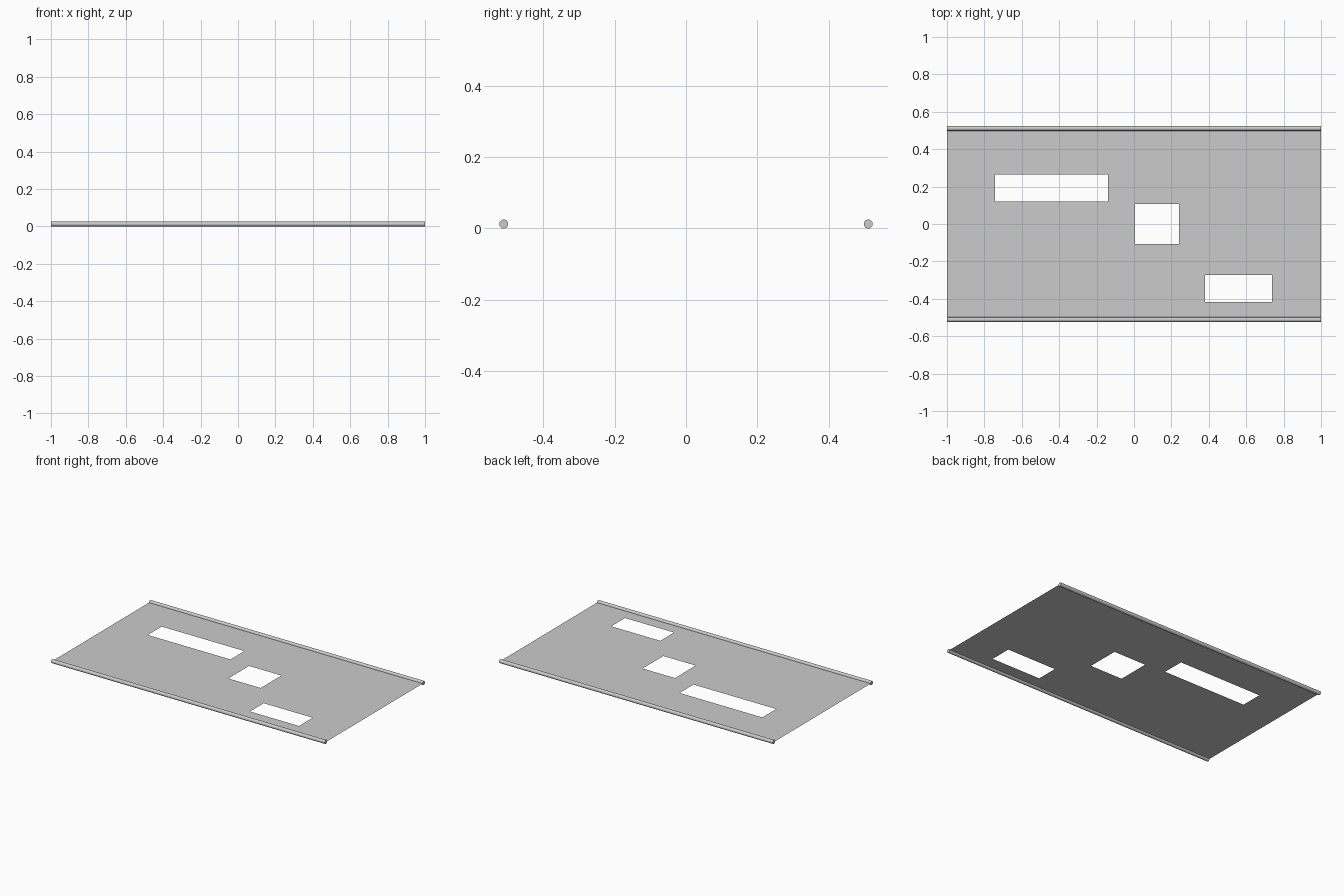
import bpy, bmesh, math

if "Cube" in bpy.data.objects:
    bpy.data.objects.remove(bpy.data.objects["Cube"])

R = 0.0125          # rod radius
ROD_Y = 0.511       # rod centre offset
SHEET_Z = R

# openings in the sheet: x0, x1, y0, y1
HOLES = [(-0.743, -0.139, 0.12, 0.265),
         (0.005, 0.241, -0.108, 0.108),
         (0.38, 0.738, -0.417, -0.274)]


def finish(bm, name):
    mesh = bpy.data.meshes.new(name)
    bm.to_mesh(mesh)
    bm.free()
    ob = bpy.data.objects.new(name, mesh)
    bpy.context.collection.objects.link(ob)
    return ob


# thin sheet: grid of cells without the openings, then merged flat
xs = sorted({-1, 1} | {v for h in HOLES for v in h[:2]})
ys = sorted({-ROD_Y, ROD_Y} | {v for h in HOLES for v in h[2:]})
bm = bmesh.new()
for x0, x1 in zip(xs, xs[1:]):
    for y0, y1 in zip(ys, ys[1:]):
        cx, cy = (x0 + x1) / 2, (y0 + y1) / 2
        if any(a < cx < b and c < cy < d for a, b, c, d in HOLES):
            continue
        bm.faces.new([bm.verts.new((x, y, SHEET_Z)) for x, y in
                      ((x0, y0), (x1, y0), (x1, y1), (x0, y1))])
bmesh.ops.remove_doubles(bm, verts=bm.verts, dist=1e-5)
finish(bm, "sheet")

# edge rods along both long sides
for side, name in ((-1, "front_rod"), (1, "back_rod")):
    bpy.ops.mesh.primitive_cylinder_add(
        vertices=16, radius=R, depth=2, location=(0, side * ROD_Y, R),
        rotation=(0, math.pi / 2, 0))
    bpy.context.object.name = name
    bpy.ops.object.shade_smooth_by_angle()
